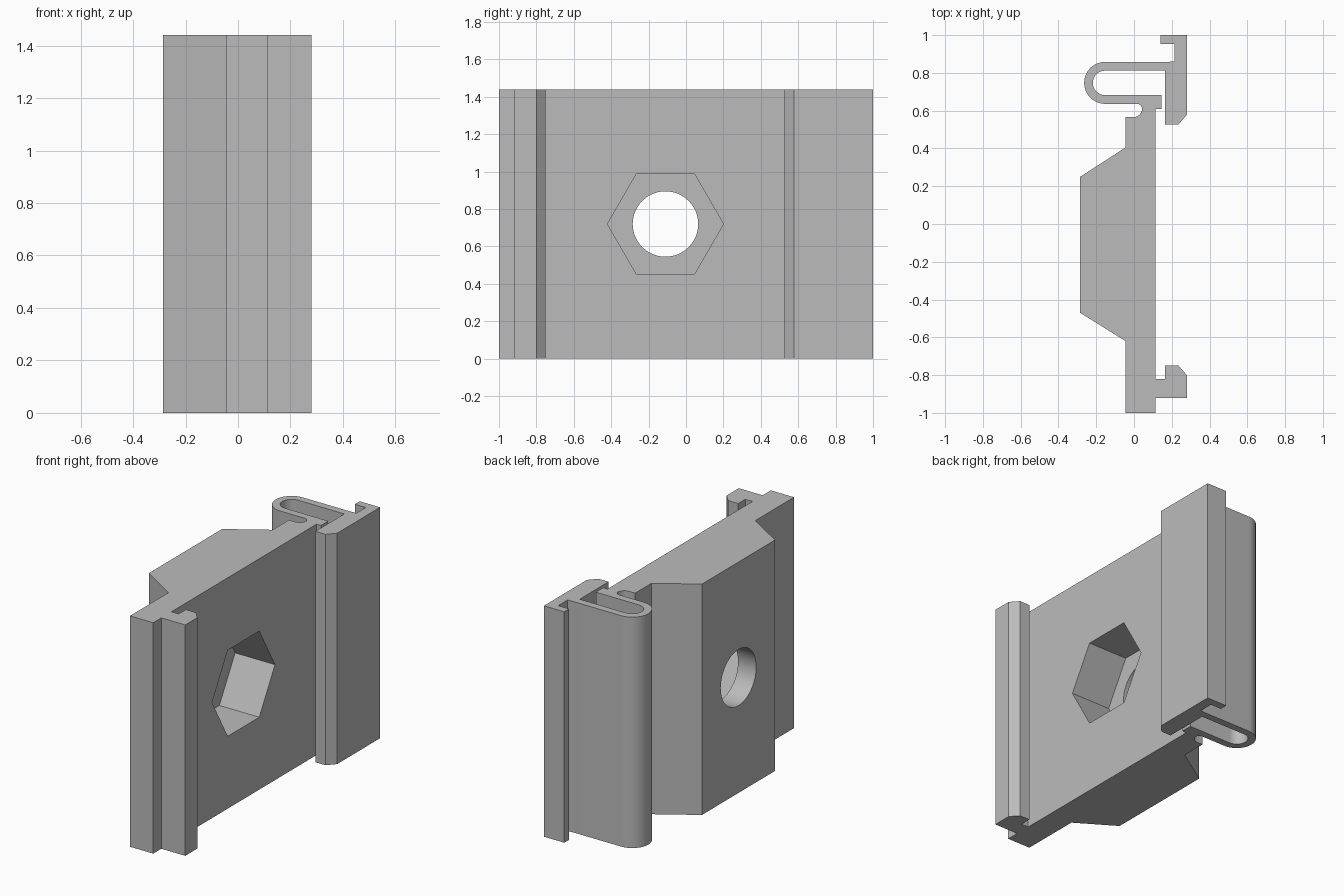
import bpy
import bmesh
from math import cos, sin, radians, pi
from mathutils import Vector

default = bpy.data.objects.get("Cube")
if default:
    bpy.data.objects.remove(default, do_unlink=True)

HEIGHT = 1.44
HOLE_Y, HOLE_Z = -0.11, HEIGHT / 2

grey = bpy.data.materials.new("plain grey")
grey.use_nodes = True
grey.diffuse_color = (0.5, 0.5, 0.5, 1)
grey.node_tree.nodes["Principled BSDF"].inputs["Base Color"].default_value = (0.5, 0.5, 0.5, 1)


def prism(name, points, direction):
    """Solid made by sweeping a flat outline along a vector."""
    bm = bmesh.new()
    face = bm.faces.new([bm.verts.new(p) for p in points])
    swept = bmesh.ops.extrude_face_region(bm, geom=[face])["geom"]
    bmesh.ops.translate(bm, vec=Vector(direction),
                        verts=[v for v in swept if isinstance(v, bmesh.types.BMVert)])
    bmesh.ops.recalc_face_normals(bm, faces=bm.faces)
    mesh = bpy.data.meshes.new(name)
    bm.to_mesh(mesh)
    bm.free()
    mesh.materials.append(grey)
    obj = bpy.data.objects.new(name, mesh)
    bpy.context.collection.objects.link(obj)
    return obj


def arc(x, y, r, start, end, steps):
    angles = [radians(start + (end - start) * i / steps) for i in range(steps + 1)]
    return [(x + r * cos(a), y + r * sin(a)) for a in angles]


def cutter(name, radius, sides, x0, x1):
    ring = [(x0, HOLE_Y + radius * cos(2 * pi * i / sides),
             HOLE_Z + radius * sin(2 * pi * i / sides)) for i in range(sides)]
    return prism(name, ring, (x1 - x0, 0, 0))


# Lower hook and flat back of the plate
outline = [(-0.045, -1), (0.115, -1), (0.115, -0.92), (0.28, -0.92), (0.28, -0.8),
           (0.235, -0.75), (0.165, -0.75), (0.165, -0.82), (0.115, -0.82),
           (0.115, 0.61), (0.145, 0.61), (0.145, 0.682)]
# Inside of the spring loop
outline += arc(-0.153, 0.747, 0.065, 270, 90, 16)
# Upper hook with its release lip
outline += [(0.165, 0.812), (0.165, 0.527), (0.235, 0.527), (0.28, 0.578), (0.28, 1),
            (0.14, 1), (0.14, 0.952), (0.215, 0.952), (0.215, 0.86), (0.165, 0.858)]
# Outside of the spring loop and the small relief notch
outline += arc(-0.153, 0.747, 0.111, 90, 270, 20)
outline += arc(0.015, 0.608, 0.028, 90, -30, 6)
outline += arc(0.0, 0.606, 0.04, -35, -90, 4)
# Raised block on the other face
outline += [(-0.045, 0.566), (-0.045, 0.405), (-0.285, 0.25), (-0.285, -0.47), (-0.045, -0.62)]

clip = prism("rail_clip", [(x, y, 0) for x, y in outline], (0, 0, HEIGHT))

# Hexagonal nut pocket and round bolt hole
for tool in (cutter("nut_pocket_cutter", 0.31, 6, -0.16, 0.2),
             cutter("bolt_hole_cutter", 0.175, 48, -0.4, 0.05)):
    tool.hide_render = True
    mod = clip.modifiers.new("cut", "BOOLEAN")
    mod.operation = "DIFFERENCE"
    mod.solver = "EXACT"
    mod.object = tool
    bpy.context.view_layer.objects.active = clip
    bpy.ops.object.modifier_apply(modifier=mod.name)
    bpy.data.objects.remove(tool, do_unlink=True)

bpy.ops.object.select_all(action="DESELECT")
clip.select_set(True)
bpy.context.view_layer.objects.active = clip
bpy.ops.object.shade_smooth_by_angle(angle=radians(25))
